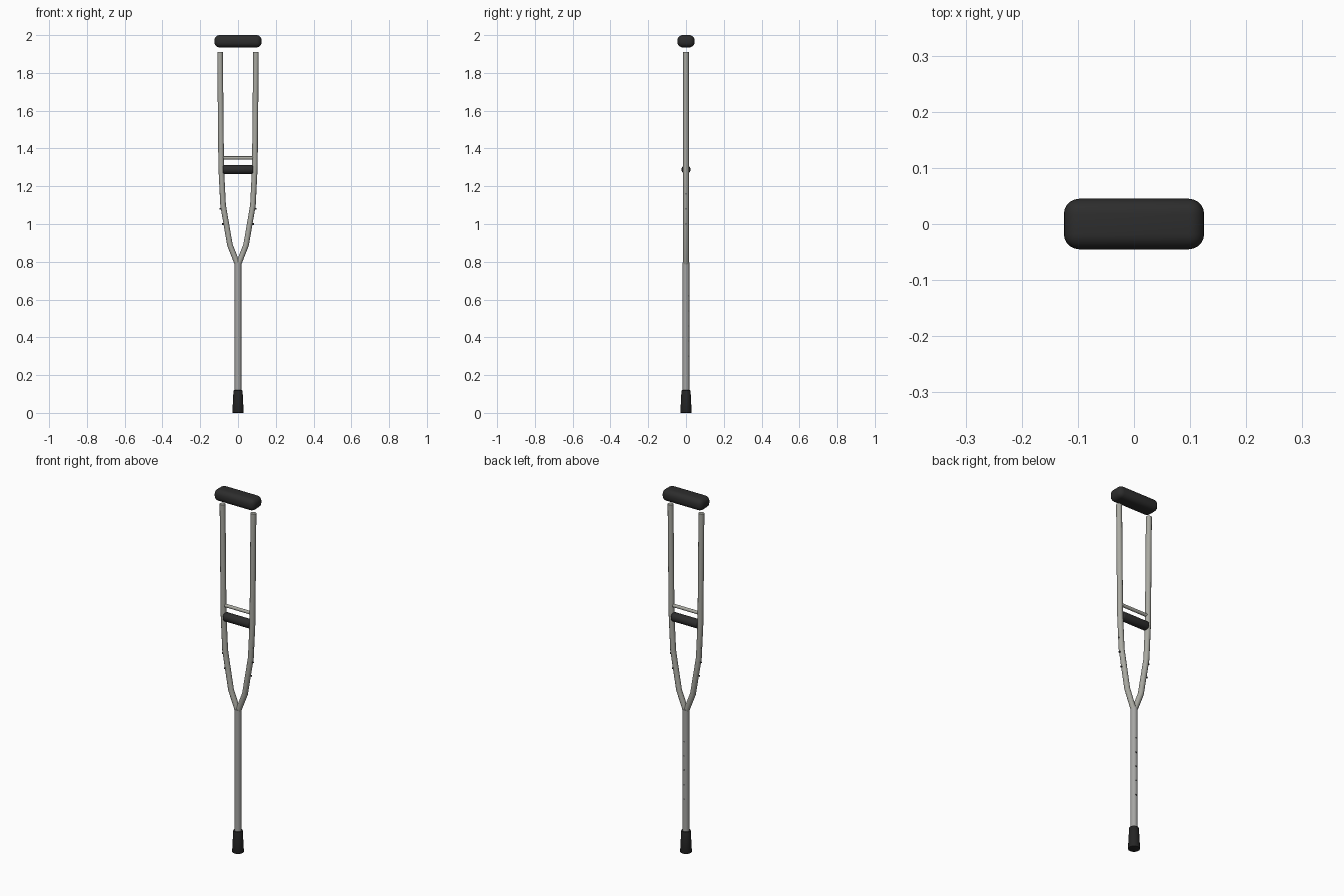
import bpy, math
from mathutils import Vector

if "Cube" in bpy.data.objects:
    bpy.data.objects.remove(bpy.data.objects["Cube"])


def material(name, rgb):
    m = bpy.data.materials.new(name)
    m.diffuse_color = (*rgb, 1)
    m.use_nodes = True
    m.node_tree.nodes["Principled BSDF"].inputs["Base Color"].default_value = m.diffuse_color
    return m


FRAME = material("warm aluminium", (0.40, 0.40, 0.36))
POLE = material("grey aluminium", (0.38, 0.38, 0.37))
FOAM = material("black foam", (0.026, 0.026, 0.026))
RUBBER = material("black rubber", (0.018, 0.018, 0.018))
STEEL = material("dark steel", (0.06, 0.06, 0.06))


def finish(obj, name, mat, bevel=0, segments=2):
    obj.name = name
    obj.data.materials.clear()
    obj.data.materials.append(mat)
    if bevel:
        b = obj.modifiers.new("rounding", "BEVEL")
        b.width, b.segments = bevel, segments
        b.limit_method = "ANGLE"
        b.angle_limit = math.radians(50)
        bpy.ops.object.modifier_apply(modifier=b.name)
    bpy.ops.object.shade_smooth_by_angle(angle=math.radians(40))
    return obj


def rod(name, a, b, r1, r2, mat, sides=24, bevel=0, segments=2):
    a, b = Vector(a), Vector(b)
    d = b - a
    bpy.ops.mesh.primitive_cone_add(vertices=sides, radius1=r1, radius2=r2, depth=d.length,
                                    location=(a + b) / 2,
                                    rotation=d.to_track_quat("Z", "Y").to_euler())
    return finish(bpy.context.object, name, mat, bevel, segments)


def tube(name, points, radius, mat):
    cu = bpy.data.curves.new(name, "CURVE")
    cu.dimensions = "3D"
    cu.bevel_depth, cu.bevel_resolution = radius, 4
    cu.use_fill_caps = True
    sp = cu.splines.new("POLY")
    sp.points.add(len(points) - 1)
    for p, co in zip(sp.points, points):
        p.co = (*co, 1)
    obj = bpy.data.objects.new(name, cu)
    bpy.context.collection.objects.link(obj)
    bpy.ops.object.select_all(action="DESELECT")
    obj.select_set(True)
    bpy.context.view_layer.objects.active = obj
    bpy.ops.object.convert(target="MESH")
    return finish(bpy.context.object, name, mat)


# underarm pad
bpy.ops.mesh.primitive_cube_add(size=1, location=(0, 0, 1.9675))
pad = bpy.context.object
pad.scale = (0.25, 0.09, 0.065)
bpy.ops.object.transform_apply(location=False, rotation=False, scale=True)
finish(pad, "underarm_pad", FOAM, 0.027, 5)

# bent side tubes with their adjustment buttons
for s, side in ((-1, "left"), (1, "right")):
    path = [(0.095, 1.91), (0.089, 1.30), (0.079, 1.10), (0.043, 0.89), (0.0, 0.78)]
    tube(side + "_side_tube", [(s * x, 0, z) for x, z in path], 0.0148, FRAME)
    for i, z in enumerate((1.0, 1.08, 1.16)):
        rod(f"{side}_button_{i + 1}", (s * 0.078, 0, z), (s * (0.085 + 0.012 * min(i, 1)), 0, z),
            0.004, 0.004, STEEL, 10)

# hand grip and cross bar
rod("hand_grip", (-0.08, 0, 1.288), (0.08, 0, 1.288), 0.024, 0.024, FOAM, 24, 0.006, 3)
rod("cross_bar", (-0.088, 0, 1.35), (0.088, 0, 1.35), 0.009, 0.009, FRAME, 16)

# lower pole with height holes on the back
rod("lower_pole", (0, 0, 0.08), (0, 0, 0.795), 0.0175, 0.0175, POLE)
for i in range(5):
    z = 0.30 + 0.08 * i
    rod(f"height_hole_{i + 1}", (0, 0.014, z), (0, 0.0185, z), 0.004, 0.004, STEEL, 10)

# rubber foot
rod("rubber_foot", (0, 0, 0), (0, 0, 0.12), 0.030, 0.024, RUBBER, 24, 0.003, 2)
